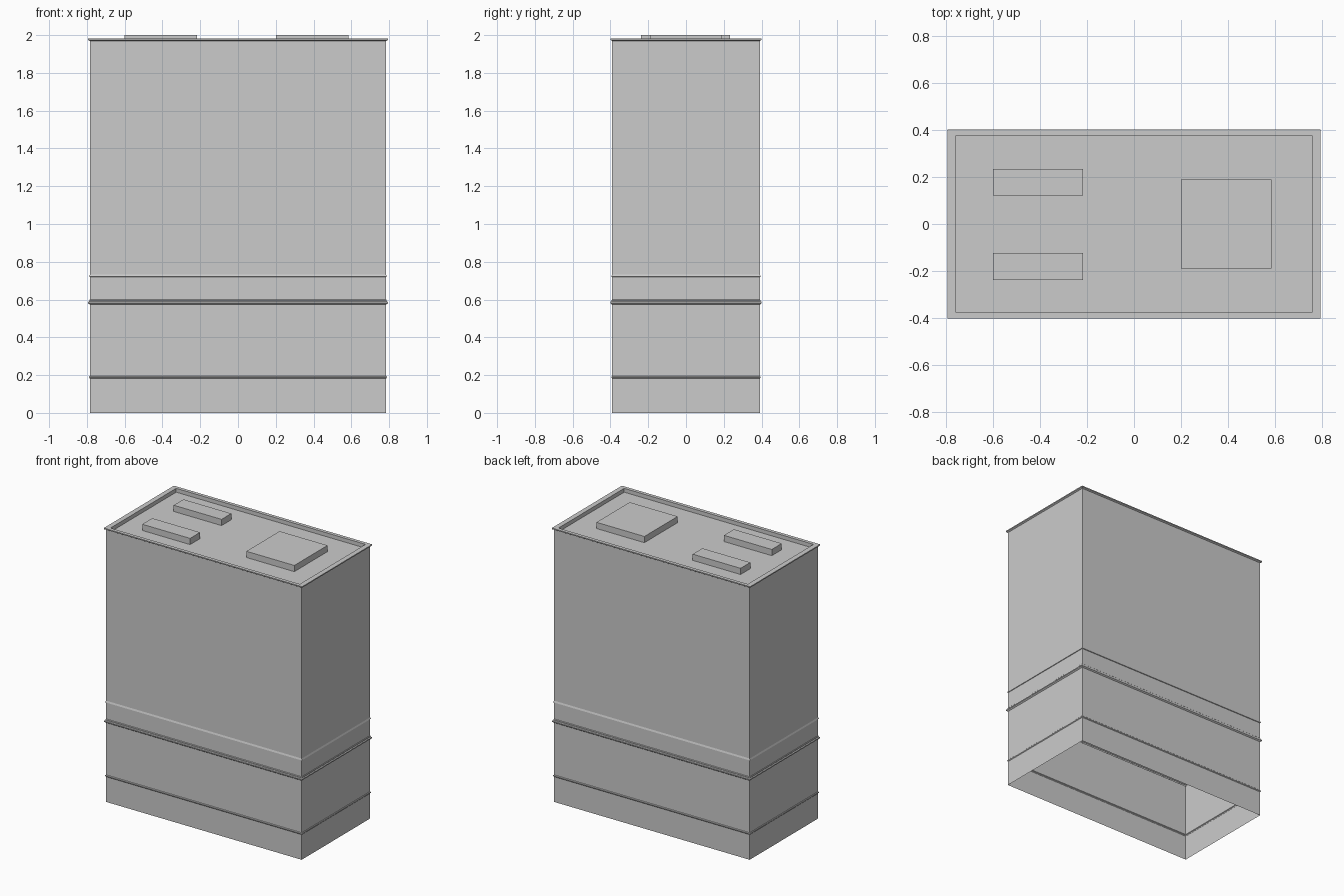
import bpy, bmesh

if "Cube" in bpy.data.objects:
    bpy.data.objects.remove(bpy.data.objects["Cube"])

WX, WY = 0.784, 0.391   # wall half sizes


def new_object(name, bm):
    bmesh.ops.recalc_face_normals(bm, faces=bm.faces)
    mesh = bpy.data.meshes.new(name)
    bm.to_mesh(mesh)
    bm.free()
    obj = bpy.data.objects.new(name, mesh)
    bpy.context.collection.objects.link(obj)
    return obj


def rect_loft(name, rings):
    """Skin rectangles (half x, half y, z), open at the start, capped at the end."""
    bm = bmesh.new()
    prev = None
    for hx, hy, z in rings:
        ring = [bm.verts.new((sx * hx, sy * hy, z))
                for sx, sy in ((-1, -1), (1, -1), (1, 1), (-1, 1))]
        if prev:
            for i in range(4):
                j = (i + 1) % 4
                bm.faces.new((prev[i], prev[j], ring[j], ring[i]))
        prev = ring
    bm.faces.new(prev)
    return new_object(name, bm)


def box(name, x0, x1, y0, y1, z0, z1):
    bm = bmesh.new()
    bmesh.ops.create_cube(bm, size=1)
    for v in bm.verts:
        v.co.x = x0 if v.co.x < 0 else x1
        v.co.y = y0 if v.co.y < 0 else y1
        v.co.z = z0 if v.co.z < 0 else z1
    return new_object(name, bm)


# Wall profile as (outward offset, z): plinth, cornice, sill band, parapet lip
profile = [(0, 0),
           (0, 0.182), (0.004, 0.187), (0.004, 0.192), (0, 0.196),
           (0, 0.573), (0.009, 0.580), (0.009, 0.588), (0.003, 0.592), (0.003, 0.598), (0, 0.601),
           (0, 0.719), (0.004, 0.721), (0, 0.733),
           (0, 1.969), (0.010, 1.975), (0.010, 1.983)]
rings = [(WX + d, WY + d, z) for d, z in profile]

# Parapet top, inner parapet wall and sunken roof
rings += [(0.758, 0.376, 1.983), (0.758, 0.376, 1.955)]
rect_loft("building_shell", rings)

# Rooftop units
box("large_roof_unit", 0.20, 0.584, -0.19, 0.19, 1.955, 2.0)
for side, y0, y1 in (("front", -0.238, -0.124), ("back", 0.122, 0.233)):
    box(side + "_roof_unit", -0.60, -0.217, y0, y1, 1.955, 2.0)
